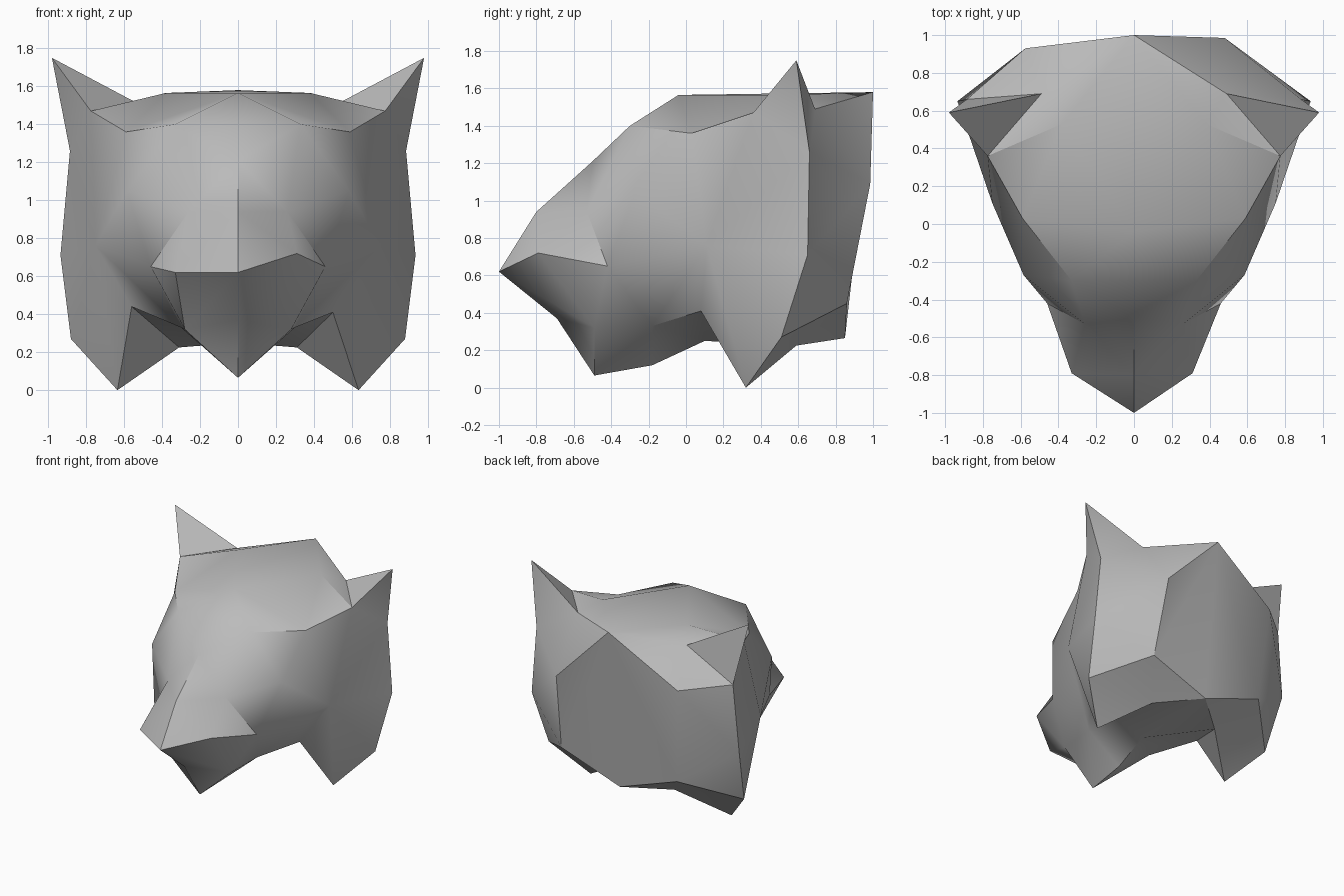
import bpy, bmesh, math

if "Cube" in bpy.data.objects:
    bpy.data.objects.remove(bpy.data.objects["Cube"])

# Centre line points
centre = {
    "nose": (0, -1, .62), "bridge": (0, -.8, .94), "stop": (0, -.5, 1.21),
    "forehead": (0, -.04, 1.565), "apex": (0, 1, 1.58), "lip": (0, -.69, .37),
    "chin": (0, -.49, .065), "gullet": (0, -.18, .12), "throat": (0, .1, .25),
    "nape": (0, .85, .265),
}
# Points that repeat on both sides
side = {
    "muzzle": (.31, -.79, .72), "eye": (.26, -.53, .94), "mouth": (.46, -.42, .65),
    "jaw": (.28, -.49, .32), "jaw_back": (.30, -.18, .33), "brow": (.33, -.3, 1.4),
    "temple": (.585, -.27, 1.05), "brow_end": (.59, .03, 1.36), "cheek": (.75, .11, .76),
    "ear_front": (.775, .36, 1.47), "ear_tip": (.98, .59, 1.75), "ear_in": (.49, .69, 1.49),
    "crown": (.38, .53, 1.565), "ear_out": (.885, .66, 1.26), "flank": (.935, .65, .71),
    "ruff": (.88, .51, .27), "tuft": (.635, .32, 0), "notch": (.5, .08, .41),
    "neck": (.31, .59, .225), "back": (.48, .985, 1.09), "back_low": (.52, .86, .45),
}
# The left side is slightly irregular
left_tweaks = {"muzzle": (.33, -.79, .62), "back": (.575, .93, 1.23),
               "notch": (.56, .08, .44)}

bm = bmesh.new()


def fan(verts, hub, rim):
    """Triangles from one hub point to each pair of neighbours on its rim."""
    names = rim.split()
    for a, b in zip(names, names[1:]):
        bm.faces.new((verts[hub], verts[a], verts[b]))


def build_half(v):
    # Snout and jaw
    fan(v, "muzzle", "nose bridge")
    fan(v, "eye", "bridge muzzle mouth temple brow stop bridge")
    fan(v, "jaw", "mouth muzzle nose lip chin")
    fan(v, "jaw_back", "notch throat gullet chin jaw mouth")
    # Cheek and brow
    fan(v, "cheek", "temple brow_end ear_front ear_out flank ruff tuft notch jaw_back mouth temple")
    fan(v, "brow_end", "temple brow forehead crown ear_front")
    # Crown and ear
    fan(v, "apex", "forehead crown ear_in back")
    fan(v, "ear_in", "crown ear_front ear_tip ear_out back")
    fan(v, "ear_out", "ear_front ear_tip")
    # Back and neck
    fan(v, "back", "ear_out flank")
    fan(v, "back_low", "nape apex back flank ruff neck nape")
    fan(v, "neck", "ruff tuft notch throat nape")


# Animal head, both halves sharing the centre line
mid = {k: bm.verts.new(p) for k, p in centre.items()}
halves = []
for s, tweaks in ((1, {}), (-1, left_tweaks)):
    points = {**side, **tweaks}
    half = {k: bm.verts.new((s * x, y, z)) for k, (x, y, z) in points.items()}
    half.update(mid)
    build_half(half)
    halves.append(half)

# Forehead faces across the centre line
right, left = halves
for tip in ("stop", "forehead"):
    bm.faces.new((mid[tip], right["brow"], left["brow"]))
bmesh.ops.recalc_face_normals(bm, faces=bm.faces)

mesh = bpy.data.meshes.new("animal_head")
bm.to_mesh(mesh)
bm.free()
head = bpy.data.objects.new("animal_head", mesh)
bpy.context.collection.objects.link(head)

# Plain grey
grey = bpy.data.materials.new("grey")
grey.diffuse_color = (.5, .5, .5, 1)
grey.use_nodes = True
grey.node_tree.nodes["Principled BSDF"].inputs["Base Color"].default_value = grey.diffuse_color
mesh.materials.append(grey)

# Soft facets with sharp creases
bpy.context.view_layer.objects.active = head
head.select_set(True)
bpy.ops.object.shade_smooth_by_angle(angle=math.radians(35))
